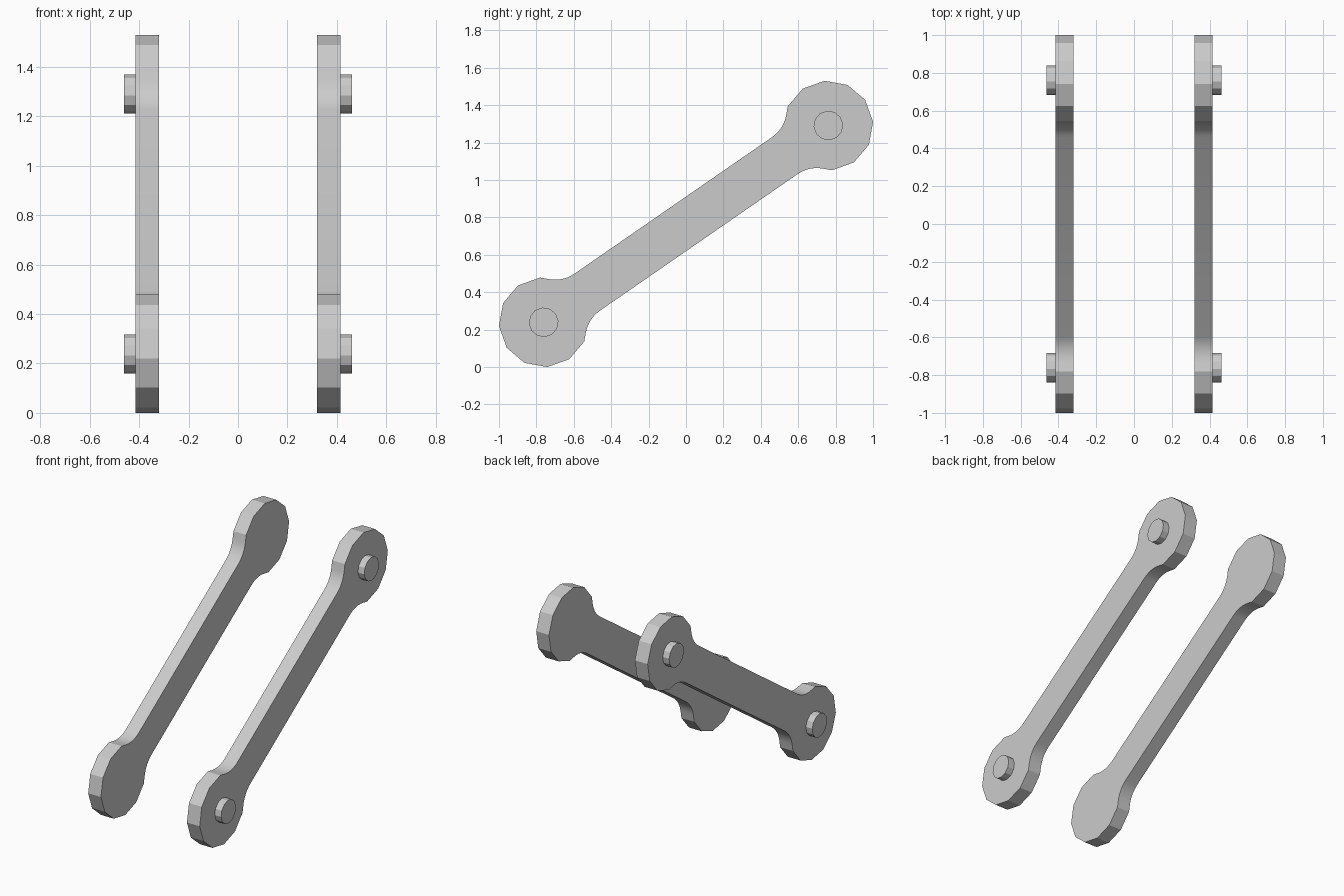
import bpy, bmesh
from math import sin, cos, tan, radians, atan2, hypot, pi
from mathutils import Vector, Matrix

cube = bpy.data.objects.get("Cube")
if cube:
    bpy.data.objects.remove(cube, do_unlink=True)

grey = bpy.data.materials.new("light grey")
grey.use_nodes = True
COLOUR = (0.6, 0.6, 0.6, 1)
grey.diffuse_color = COLOUR
grey.node_tree.nodes["Principled BSDF"].inputs["Base Color"].default_value = COLOUR

# Link dimensions: head centres lie at +-(CY, CZ) about the middle
CY, CZ, MID_Z = 0.761, 0.526, 0.765
HEAD_R, PIN_R, FILLET = 0.24, 0.079, 0.075
INNER, OUTER, PIN_END = 0.32, 0.415, 0.462
TILT, HALF = atan2(CZ, CY), hypot(CY, CZ)


def polar(r, deg):
    return Vector((r * cos(radians(deg)), r * sin(radians(deg))))


def fillet(steps=6):
    """Arc from the twelve-sided head into the upper edge of the bar."""
    corner = polar(HEAD_R, 150)
    start = corner + polar(FILLET, 45)
    radius = FILLET / tan(pi / 8)
    centre = start + polar(radius, 135)
    return [centre + polar(radius, -45 - 45 * i / steps) for i in range(steps + 1)]


def link_outline():
    """One head with its fillets, then the same turned half round."""
    upper = fillet()
    lower = [Vector((p.x, -p.y)) for p in reversed(upper)]
    head = lower + [polar(HEAD_R, a) for a in range(-120, 121, 30)] + upper
    end = [p + Vector((HALF, 0)) for p in head]
    return end + [-p for p in end]


def prism(name, outline, x0, x1):
    """Extrude a profile along x, tilted to the slope of the link."""
    turn = Matrix.Rotation(TILT, 2)
    pts = [turn @ p for p in outline]
    bm = bmesh.new()
    face = bm.faces.new([bm.verts.new((x0, p.x, p.y + MID_Z)) for p in pts])
    ext = bmesh.ops.extrude_face_region(bm, geom=[face])
    moved = [v for v in ext["geom"] if isinstance(v, bmesh.types.BMVert)]
    bmesh.ops.translate(bm, vec=(x1 - x0, 0, 0), verts=moved)
    bmesh.ops.recalc_face_normals(bm, faces=bm.faces)
    mesh = bpy.data.meshes.new(name)
    bm.to_mesh(mesh)
    bm.free()
    mesh.materials.append(grey)
    obj = bpy.data.objects.new(name, mesh)
    bpy.context.collection.objects.link(obj)
    bpy.ops.object.select_all(action="DESELECT")
    obj.select_set(True)
    bpy.context.view_layer.objects.active = obj
    bpy.ops.object.shade_smooth_by_angle(angle=radians(20))


# A link and two outer pins on each side
for side, s in (("left", 1), ("right", -1)):
    prism(side + "_link", link_outline(), s * INNER, s * OUTER)
    for end, e in (("upper", 1), ("lower", -1)):
        pin = [polar(PIN_R, a) + Vector((e * HALF, 0)) for a in range(0, 360, 30)]
        prism(f"{side}_{end}_pin", pin, s * (OUTER - 0.01), s * PIN_END)
